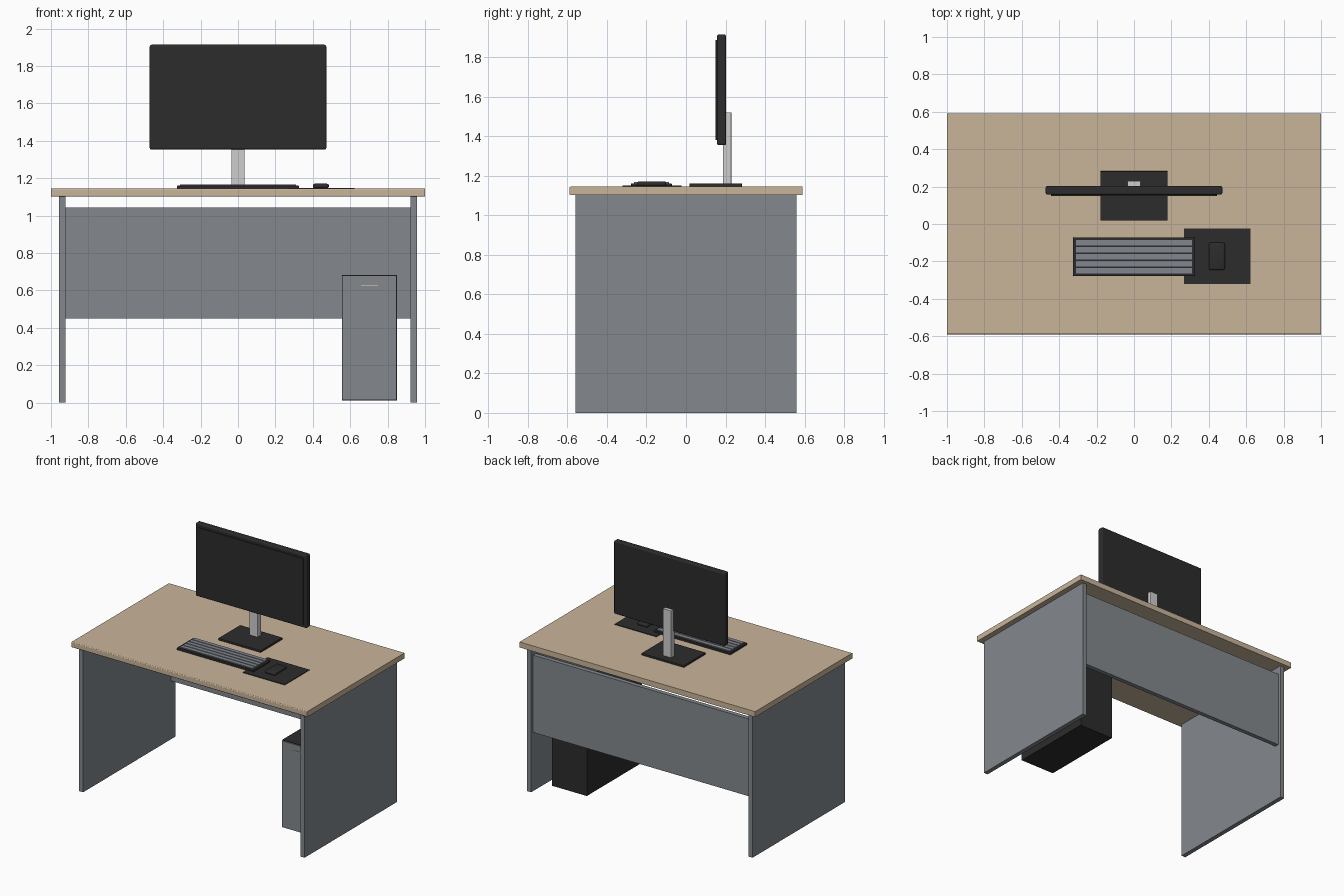
import bpy, bmesh

if "Cube" in bpy.data.objects:
    bpy.data.objects.remove(bpy.data.objects["Cube"])


def srgb(r, g, b):
    def lin(c):
        c /= 255
        return c / 12.92 if c <= 0.04045 else ((c + 0.055) / 1.055) ** 2.4
    return (lin(r), lin(g), lin(b), 1)


def material(name, *rgb):
    m = bpy.data.materials.new(name)
    m.diffuse_color = srgb(*rgb)
    m.use_nodes = True
    m.node_tree.nodes["Principled BSDF"].inputs["Base Color"].default_value = m.diffuse_color
    return m


WOOD = material("light wood", 201, 181, 154)
GREY = material("slate grey", 131, 137, 141)
BLACK = material("charcoal", 44, 44, 44)
SILVER = material("silver", 206, 206, 206)
KEYS = material("key grey", 130, 134, 143)


def box(name, mat, x, y, z, bevel=0, segments=2, pick=None):
    """Box from (min, max) ranges; pick chooses which edges are bevelled."""
    bm = bmesh.new()
    bmesh.ops.create_cube(bm, size=1)
    for v in bm.verts:
        v.co = [r[0] if c < 0 else r[1] for c, r in zip(v.co, (x, y, z))]
    if bevel:
        edges = [e for e in bm.edges if pick is None or pick(e)]
        bmesh.ops.bevel(bm, geom=edges, offset=bevel, segments=segments,
                        profile=0.5, affect='EDGES')
    mesh = bpy.data.meshes.new(name)
    bm.to_mesh(mesh)
    bm.free()
    mesh.materials.append(mat)
    ob = bpy.data.objects.new(name, mesh)
    bpy.context.collection.objects.link(ob)
    return ob


def vertical(e):
    a, b = e.verts
    return abs(a.co.z - b.co.z) > 0.5 * e.calc_length()


def front_long(e):
    return all(v.co.y < -0.58 for v in e.verts) and e.calc_length() > 1


# Desk: top with eased front edge, two side panels, rear modesty panel
TOP = 1.144
box("desk_top", WOOD, (-1, 1), (-0.59, 0.59), (1.102, TOP), 0.006, 3, front_long)
for side, sx in (("left", -1), ("right", 1)):
    box(side + "_side_panel", GREY, sorted((sx * 0.922, sx * 0.957)),
        (-0.56, 0.56), (0, 1.102))
box("modesty_panel", GREY, (-0.922, 0.922), (0.502, 0.536), (0.45, 1.043))

# Monitor: base, neck, rounded housing, slightly raised screen
box("monitor_base", BLACK, (-0.18, 0.18), (0.018, 0.283), (TOP, 1.161), 0.004)
box("monitor_neck", SILVER, (-0.035, 0.035), (0.186, 0.229), (1.155, 1.52),
    0.004, 2, vertical)
box("monitor_housing", BLACK, (-0.472, 0.472), (0.157, 0.203), (1.354, 1.914), 0.009, 3)
box("monitor_screen", BLACK, (-0.445, 0.445), (0.150, 0.160), (1.381, 1.887))

# Keyboard with five key strips
box("keyboard_body", BLACK, (-0.326, 0.326), (-0.278, -0.072), (TOP, 1.161), 0.004)
for i in range(5):
    y0 = -0.264 + i * 0.0372
    box(f"key_row_{i + 1}", KEYS, (-0.31, 0.31), (y0, y0 + 0.030), (1.158, 1.168))

# Mouse on its mat
box("mouse_mat", BLACK, (0.267, 0.622), (-0.322, -0.023), (TOP, 1.149))
mouse = box("mouse", BLACK, (0.40, 0.486), (-0.247, -0.10), (1.147, 1.171), 0.010, 3)
bpy.context.view_layer.objects.active = mouse
mouse.select_set(True)
bpy.ops.object.shade_smooth_by_angle(angle=0.7)

# Computer tower: dark case, grey front plate, drive slot
box("tower_case", BLACK, (0.555, 0.850), (-0.256, 0.41), (0.012, 0.682))
box("tower_front", GREY, (0.559, 0.846), (-0.264, -0.255), (0.016, 0.678))
box("tower_slot", WOOD, (0.658, 0.748), (-0.268, -0.262), (0.624, 0.630))
